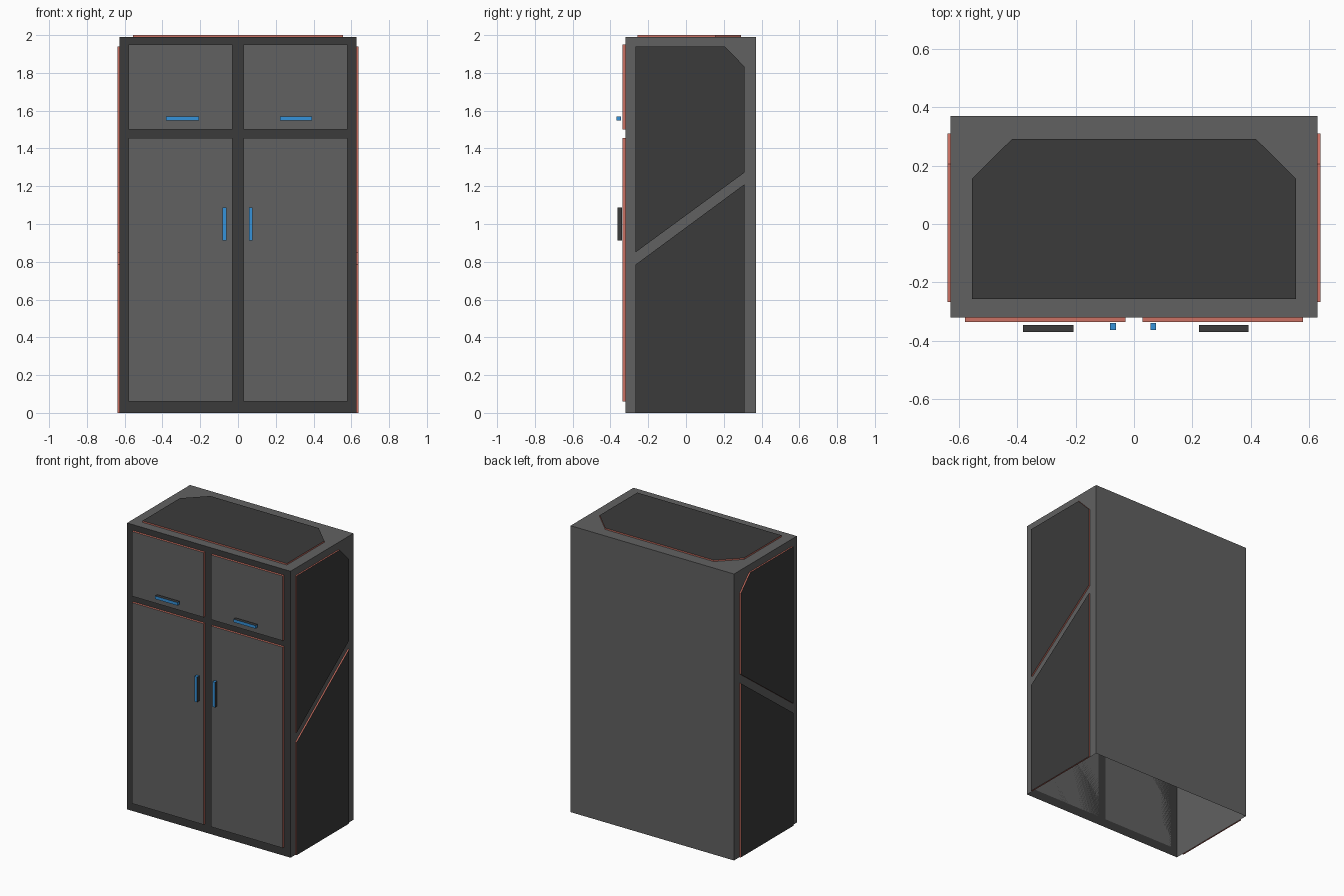
import bpy, bmesh
from mathutils import Vector

if "Cube" in bpy.data.objects:
    bpy.data.objects.remove(bpy.data.objects["Cube"])


def material(name, rgb):
    m = bpy.data.materials.new(name)
    m.diffuse_color = (*rgb, 1)
    m.use_nodes = True
    m.node_tree.nodes["Principled BSDF"].inputs["Base Color"].default_value = m.diffuse_color
    return m


LIGHT = material("light grey", (0.12, 0.12, 0.12))
DARK = material("dark grey", (0.043, 0.043, 0.043))
RED = material("red edging", (0.60, 0.165, 0.125))
BLUE = material("handle blue", (0.036, 0.29, 0.70))


def finish(name, bm, mats):
    me = bpy.data.meshes.new(name)
    bm.to_mesh(me)
    bm.free()
    for m in mats:
        me.materials.append(m)
    ob = bpy.data.objects.new(name, me)
    bpy.context.collection.objects.link(ob)
    return ob


def box(lo, hi):
    bm = bmesh.new()
    bmesh.ops.create_cube(bm, size=1)
    for v in bm.verts:
        v.co = Vector([(a + b) / 2 + c * (b - a) for a, b, c in zip(lo, hi, v.co)])
    bm.normal_update()
    return bm


def plate(name, points, direction, face_mat):
    """Thin panel: outline pushed out along direction, with red edges."""
    d = Vector(direction)
    bm = bmesh.new()
    base = bm.faces.new([bm.verts.new(p) for p in points])
    res = bmesh.ops.extrude_face_region(bm, geom=[base], use_keep_orig=True)
    for v in res["geom"]:
        if isinstance(v, bmesh.types.BMVert):
            v.co += d
    bmesh.ops.recalc_face_normals(bm, faces=bm.faces)
    bm.normal_update()
    n = d.normalized()
    for f in bm.faces:
        f.material_index = 0 if abs(f.normal.dot(n)) > 0.9 else 1
    return finish(name, bm, [face_mat, RED])


W, FRONT, BACK, H = 0.628, -0.32, 0.37, 1.99

# Cabinet shell: open underneath, dark front
bm = box((-W, FRONT, 0), (W, BACK, H))
for f in list(bm.faces):
    if f.normal.y < -0.9:
        f.material_index = 1
    if f.normal.z < -0.9:
        bm.faces.remove(f)
finish("cabinet_shell", bm, [LIGHT, DARK])

# Side and top panels
upper = [(-0.267, 0.85), (-0.267, 1.94), (0.205, 1.94), (0.309, 1.834), (0.309, 1.272)]
lower = [(-0.267, 0), (-0.267, 0.785), (0.309, 1.21), (0.309, 0)]
for s, side in ((1, "right"), (-1, "left")):
    for part, prof in (("upper", upper), ("lower", lower)):
        plate(f"{side}_{part}_panel", [(s * W, y, z) for y, z in prof],
              (s * 0.01, 0, 0), DARK)
top = [(-0.555, -0.257), (0.555, -0.257), (0.555, 0.155), (0.417, 0.291),
       (-0.417, 0.291), (-0.555, 0.155)]
plate("top_panel", [(x, y, H) for x, y in top], (0, 0, 0.01), DARK)

# Doors
for s, side in ((1, "right"), (-1, "left")):
    for part, z0, z1 in (("upper", 1.5, 1.95), ("lower", 0.06, 1.456)):
        pts = [(0.029, z0), (0.579, z0), (0.579, z1), (0.029, z1)]
        plate(f"{side}_{part}_door", [(s * x, FRONT, z) for x, z in pts],
              (0, -0.016, 0), LIGHT)

# Handles: blue with dark long sides
for name, x0, x1, z0, z1, y0, y1 in (
        ("left_upper_handle", -0.38, -0.207, 1.547, 1.568, -0.369, -0.345),
        ("right_upper_handle", 0.222, 0.392, 1.547, 1.568, -0.369, -0.345),
        ("left_lower_handle", -0.082, -0.061, 0.912, 1.087, -0.363, -0.338),
        ("right_lower_handle", 0.057, 0.076, 0.912, 1.087, -0.363, -0.338)):
    bm = box((x0, y0, z0), (x1, y1, z1))
    axis = 2 if x1 - x0 > z1 - z0 else 0
    for f in bm.faces:
        f.material_index = int(abs(f.normal[axis]) > 0.9)
    finish(name, bm, [BLUE, DARK])
